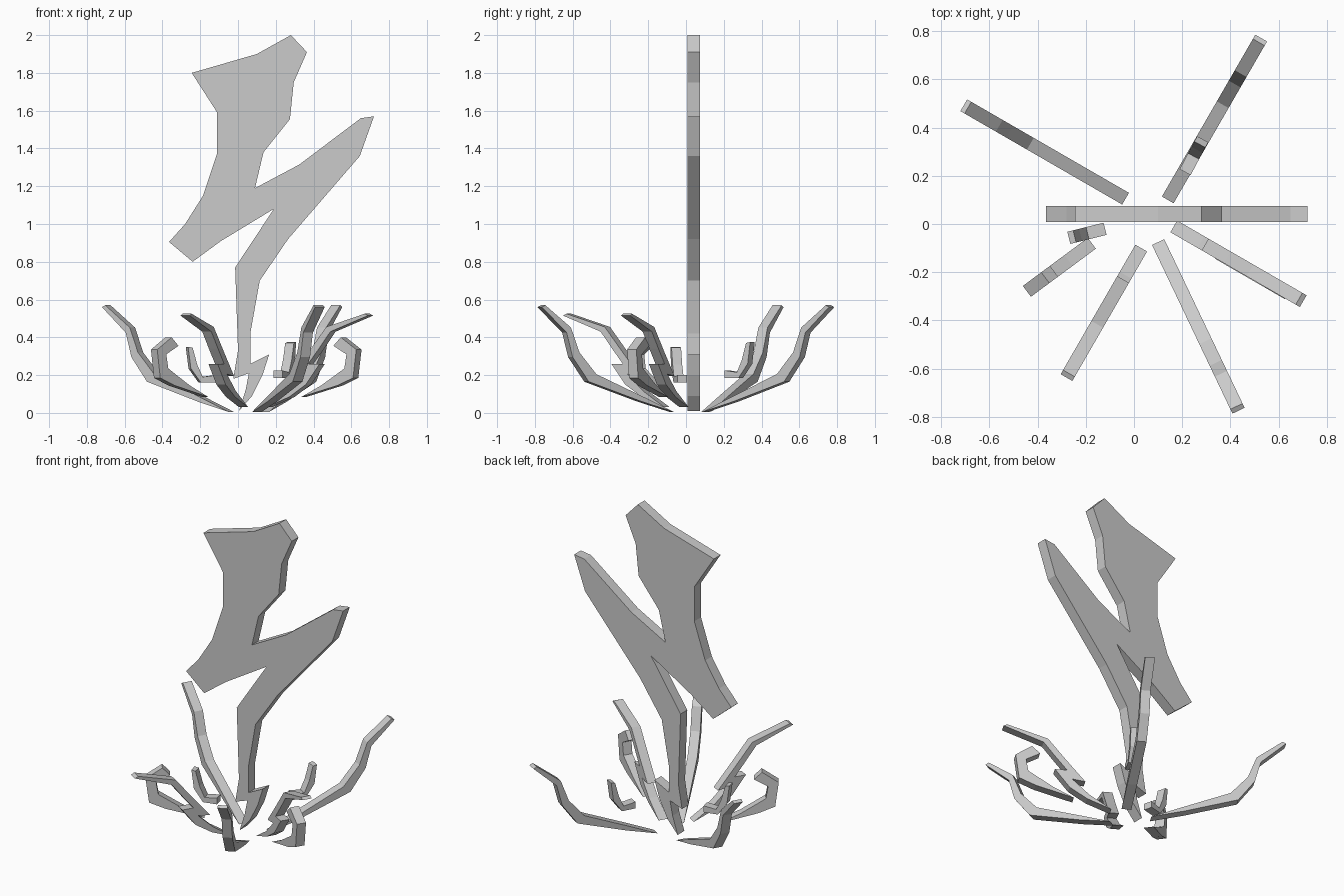
import bpy, bmesh, math
from mathutils import Vector


def plate(name, profile, origin, angle, width):
    """Flat (r, z) profile stood upright along a heading, thickened sideways."""
    a = math.radians(angle)
    out = Vector((math.cos(a), math.sin(a), 0))
    side = Vector((-math.sin(a), math.cos(a), 0)) * width / 2
    base = Vector((origin[0], origin[1], 0))
    bm = bmesh.new()
    rings = []
    for s in (-1, 1):
        rings.append([bm.verts.new(base + out * r + side * s + Vector((0, 0, z)))
                      for r, z in profile])
    bm.faces.new(rings[0])
    bm.faces.new(rings[1][::-1])
    n = len(profile)
    for i in range(n):
        j = (i + 1) % n
        bm.faces.new((rings[0][i], rings[1][i], rings[1][j], rings[0][j]))
    bmesh.ops.recalc_face_normals(bm, faces=bm.faces)
    me = bpy.data.meshes.new(name)
    bm.to_mesh(me)
    bm.free()
    ob = bpy.data.objects.new(name, me)
    bpy.context.collection.objects.link(ob)
    return ob


# Main lightning bolt
bolt = [(.28, 2.0), (.365, 1.91), (.295, 1.75), (.275, 1.555), (.135, 1.38),
        (.09, 1.19), (.325, 1.315), (.65, 1.56), (.72, 1.57), (.645, 1.36),
        (.265, .92), (.115, .70), (.065, .42), (.065, .26), (.165, .31),
        (.13, .20), (.075, .09), (.005, .01), (.04, .12), (.058, .21),
        (-.025, .18), (.0, .33), (-.015, .77), (.19, 1.08), (-.09, .91),
        (-.24, .80), (-.365, .905), (-.28, 1.0), (-.185, 1.15), (-.11, 1.375),
        (-.11, 1.59), (-.245, 1.80), (.10, 1.90)]
plate("main_bolt", bolt, (0, .042), 0, .066)

# Long curved arcs
long_arc = [(0, .005), (.19, .06), (.50, .165), (.595, .295), (.63, .425), (.775, .56),
            (.755, .57), (.605, .452), (.555, .32), (.456, .205), (.18, .085)]
for i, (o, a) in enumerate([((-.035, .105), 150), ((.14, .10), 60), ((.10, -.075), -64.5)]):
    plate(f"long_arc_{i}", long_arc, o, a, .056)

# Jagged arcs with a small zigzag near the root
jag_arc = [(0, .03), (.14, .085), (.24, .15), (.325, .26), (.255, .26), (.32, .34), (.39, .43),
           (.62, .515), (.60, .525), (.365, .455), (.255, .32), (.15, .195), (.225, .205), (.13, .115)]
for i, (o, a) in enumerate([((.165, -.01), -30), ((.03, -.10), -120)]):
    plate(f"jagged_arc_{i}", jag_arc, o, a, .056)

# Hooked sparks
hook = [(0, .085), (.22, .145), (.315, .185), (.335, .335), (.24, .40),
        (.195, .355), (.275, .31), (.262, .235), (.215, .205), (.12, .145)]
for i, (o, a) in enumerate([((.35, -.12), -30), ((-.175, -.08), 216.5)]):
    plate(f"hooked_spark_{i}", hook, o, a, .056)

# Small curled sparks
for i, (o, a, dz) in enumerate([((-.12, -.02), 194, 0), ((.212, .215), 62, .025)]):
    curl = [(0, .16), (.085, .16), (.14, .235), (.155, .35),
            (.13, .345), (.105, .255), (.075, .19), (.0, .20)]
    plate(f"small_spark_{i}", [(r, z + dz) for r, z in curl], o, a, .052)
